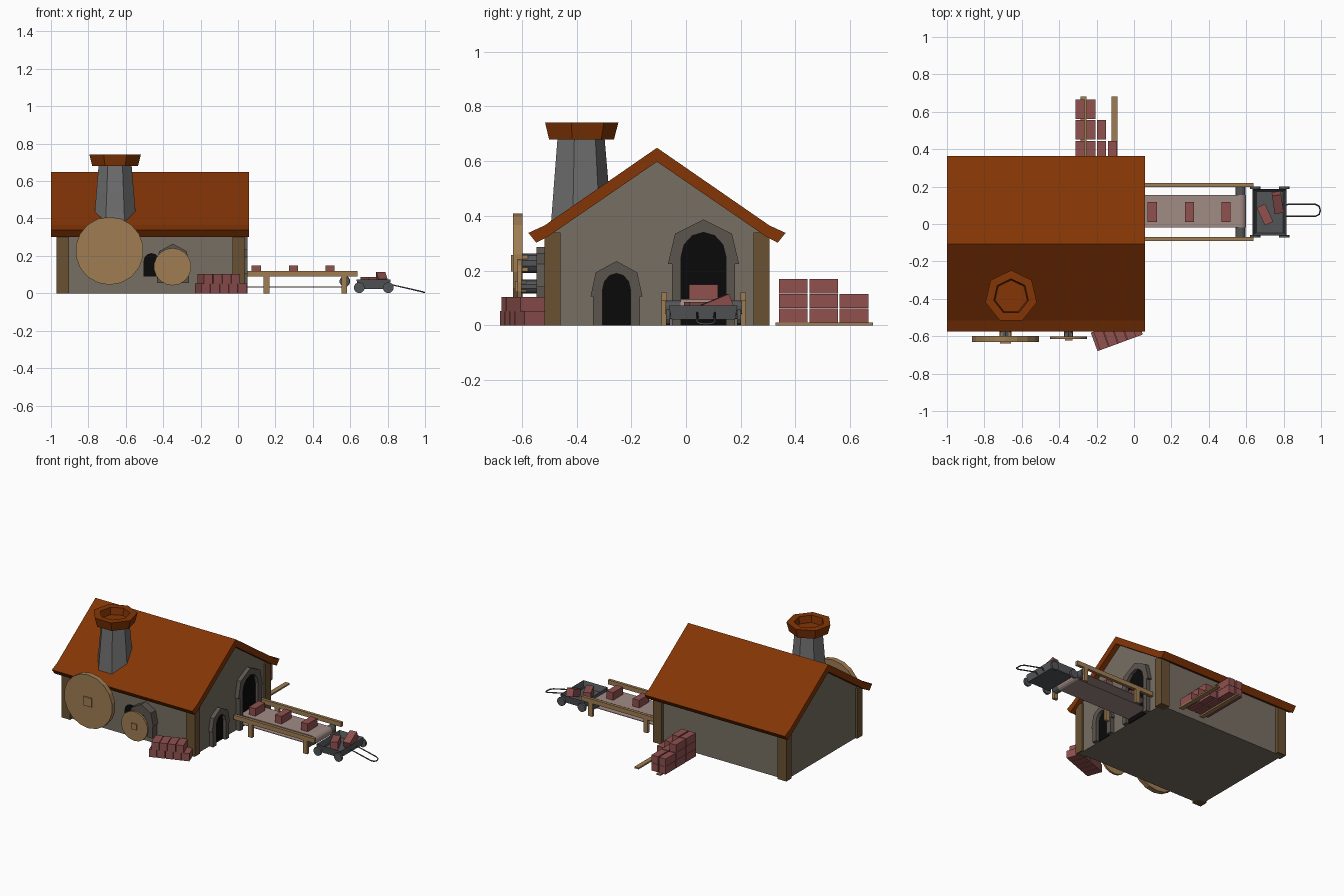
import bpy, bmesh
from math import pi, sin, cos, radians
from mathutils import Vector, Matrix

if "Cube" in bpy.data.objects:
    bpy.data.objects.remove(bpy.data.objects["Cube"])


def mat(name, r, g, b):
    m = bpy.data.materials.new(name)
    m.diffuse_color = tuple((c / 255) ** 2.2 for c in (r, g, b)) + (1,)
    m.use_nodes = True
    m.node_tree.nodes["Principled BSDF"].inputs["Base Color"].default_value = m.diffuse_color
    return m


ROOF = mat("roof_tile", 130, 56, 14)
WALL = mat("plaster", 118, 110, 98)
POST = mat("dark_wood", 105, 82, 54)
WOOD = mat("light_wood", 158, 124, 84)
BRICK = mat("brick", 142, 82, 80)
BELT = mat("belt", 160, 138, 132)
STONE = mat("stone", 92, 86, 80)
GREY = mat("chimney_stone", 110, 110, 110)
IRON = mat("iron", 84, 86, 88)
BLACK = mat("opening", 18, 18, 18)


def finish(name, bm, m):
    bmesh.ops.recalc_face_normals(bm, faces=bm.faces)
    me = bpy.data.meshes.new(name)
    bm.to_mesh(me)
    bm.free()
    me.materials.append(m)
    ob = bpy.data.objects.new(name, me)
    bpy.context.collection.objects.link(ob)
    return ob


def box(name, x0, x1, y0, y1, z0, z1, m):
    bm = bmesh.new()
    bmesh.ops.create_cube(bm, size=1)
    for v in bm.verts:
        v.co = (x0 if v.co.x < 0 else x1, y0 if v.co.y < 0 else y1, z0 if v.co.z < 0 else z1)
    return finish(name, bm, m)


def prism(name, pts, axis, a, b, m):
    """Extrude a (u, z) outline along x or y from a to b."""
    bm = bmesh.new()
    f = bm.faces.new([bm.verts.new((a, u, z) if axis == 'x' else (u, a, z)) for u, z in pts])
    r = bmesh.ops.extrude_face_region(bm, geom=[f])
    d = (b - a, 0, 0) if axis == 'x' else (0, b - a, 0)
    bmesh.ops.translate(bm, vec=d, verts=[v for v in r['geom'] if isinstance(v, bmesh.types.BMVert)])
    return finish(name, bm, m)


def disc(name, x, z, r, y0, y1, n, m):
    """Cylinder lying along y."""
    pts = [(x + r * cos(2 * pi * (i + .5) / n), z + r * sin(2 * pi * (i + .5) / n)) for i in range(n)]
    return prism(name, pts, 'y', y0, y1, m)


def lathe(name, x, y, prof, n, m):
    """Faceted rings (radius, z) around a vertical axis, one vertex to the back."""
    bm = bmesh.new()
    rings = [[bm.verts.new((x + r * sin(2 * pi * i / n), y + r * cos(2 * pi * i / n), z))
              for i in range(n)] for r, z in prof]
    for lo, hi in zip(rings, rings[1:]):
        for i in range(n):
            bm.faces.new((lo[i], lo[i - 1], hi[i - 1], hi[i]))
    for ring in (rings[0], rings[-1]):
        bm.faces.new(ring)
    return finish(name, bm, m)


def brick(name, x, y, z0, turn=0, tilt=0):
    bm = bmesh.new()
    bmesh.ops.create_cube(bm, size=1)
    M = (Matrix.Translation((x, y, z0 + .026)) @ Matrix.Rotation(radians(turn), 4, 'Z')
         @ Matrix.Rotation(radians(tilt), 4, 'X') @ Matrix.Diagonal((.049, .105, .052, 1)))
    bmesh.ops.transform(bm, matrix=M, verts=bm.verts)
    return finish(name, bm, BRICK)


def arch(name, axis, c, a, b, z0, leg, h, spring, top, hi, si, ti):
    """Stone surround with stepped-out arch blocks and a dark opening."""
    right = [(leg, z0), (leg, spring), (h, spring), (h * .8, spring + (top - spring) * .68)]
    outer = right + [(0, top)] + [(-u, z) for u, z in reversed(right)]
    inner = [(-hi, z0)] + [(-hi * cos(pi * i / 6), si + (ti - si) * sin(pi * i / 6)) for i in range(7)] + [(hi, z0)]
    prism(name + "_surround", [(c + u, z) for u, z in outer + inner], axis, a, b, STONE)
    d = .004 if b > a else -.004
    prism(name + "_opening", [(c + u, z) for u, z in inner], axis, a, a + 2 * d, BLACK)


# House: gabled body, corner posts, bent-eave roof
YC = -.106
prism("house_body", [(-.495, 0), (.283, 0), (.283, .35), (YC, .61), (-.495, .35)], 'x', -.955, .022, WALL)
for i, x in enumerate((-.97, -.03)):
    for j, y in enumerate((-.517, .247)):
        box(f"corner_post_{i}{j}", x, x + .066, y, y + .058, 0, .34, POST)
half = [(.411, .365), (.470, .338), (.441, .302), (.398, .325)]
prism("roof", [(YC, .649)] + [(YC + u, z) for u, z in half] + [(YC, .598)]
      + [(YC - u, z) for u, z in reversed(half)], 'x', -1, .058, ROOF)

# Seven-sided chimney with hollow cap
lathe("chimney_stack", -.657, -.388, [(.125, .28), (.112, .43), (.102, .55), (.09, .69)], 7, GREY)
lathe("chimney_cap", -.657, -.388, [(.125, .68), (.141, .742), (.095, .742), (.088, .695)], 7, ROOF)

# Arched doorways and front openings
arch("small_door", 'x', -.254, .02, .05, 0, .086, .095, .105, .235, .051, .13, .19)
arch("large_door", 'x', .064, .02, .05, 0, .115, .13, .225, .387, .082, .25, .34)
arch("small_wheel_arch", 'y', -.348, -.49, -.547, .055, .085, .092, .14, .265, .045, .14, .2)
prism("front_window", [(-.505, .09), (-.42, .09), (-.42, .17)]
      + [(-.4625 + .0425 * cos(pi * i / 6), .17 + .045 * sin(pi * i / 6)) for i in range(1, 6)]
      + [(-.505, .17)], 'y', -.49, -.50, BLACK)

# Drive wheels on shafts
for nm, x, z, r, y0, y1, s, h in (("large", -.687, .227, .182, -.632, -.598, .035, .03),
                                  ("small", -.35, .142, .1, -.616, -.602, .025, .02)):
    disc(nm + "_wheel", x, z, r, y0, y1, 18, WOOD)
    disc(nm + "_shaft", x, z, s, y1, -.48, 10, IRON)
    box(nm + "_hub", x - h, x + h, y0 - .008, y1 + .02, z - h, z + h, WOOD)
disc("large_shaft_bearing", -.687, .215, .078, -.547, -.48, 8, STONE)

# Conveyor: rails, legs, looping belt, end roller, bricks
for s, y in (("front", -.09), ("back", .199)):
    box(s + "_rail", .03, .638, y, y + .02, .09, .12, WOOD)
    for i, x in enumerate((.137, .553)):
        box(f"{s}_leg_{i}", x, x + .031, y, y + .02, 0, .095, WOOD)
curve = [(-pi / 2 + pi * i / 8) for i in range(9)]
outer = [(.568 + .032 * cos(t), .064 + .032 * sin(t)) for t in curve]
inner = [(.568 + .028 * cos(t), .064 + .028 * sin(t)) for t in reversed(curve)]
prism("belt", [(.0, .032)] + outer + [(.0, .096), (.0, .092)] + inner + [(.0, .036)], 'y', -.02, .156, BELT)
disc("end_roller", .57, .064, .0275, -.075, .205, 12, IRON)
for i, x in enumerate((.098, .296, .492)):
    brick(f"belt_brick_{i}", x, .064, .097)

# Cart: open tapered tray, wheels, pull handle, loose bricks
bm = bmesh.new()
bmesh.ops.create_cube(bm, size=1)
for v in bm.verts:
    k = 1 if v.co.z > 0 else .93
    v.co = (.725 + v.co.x * .182 * k, .063 + v.co.y * .25 * k, .073 if v.co.z > 0 else .022)
top = max(bm.faces, key=lambda f: f.calc_center_median().z)
bmesh.ops.inset_region(bm, faces=[top], thickness=.009)
for v in top.verts:
    v.co.z = .032
    v.co.xy = Vector((.725, .063)) + (v.co.xy - Vector((.725, .063))) * .94
bm.normal_update()
finish("cart_tray", bm, IRON)
for i, x in enumerate((.648, .803)):
    disc(f"cart_axle_{i}", x, .03, .007, -.07, .2, 8, IRON)
    for j, y in enumerate((-.073, .187)):
        disc(f"cart_wheel_{i}{j}", x, .03, .029, y, y + .014, 12, IRON)
brick("cart_brick_0", .70, .05, .034, 25)
brick("cart_brick_1", .768, .115, .045, 8, 22)
cu = bpy.data.curves.new("cart_handle", 'CURVE')
cu.dimensions, cu.bevel_depth, cu.bevel_resolution = '3D', .004, 1
path = [(.812, -.03, .03), (.825, -.032, .045), (.97, -.032, .012), (.99, -.022, .007), (.996, 0, .005)]
path += [(x, -y, z) for x, y, z in reversed(path[:-1])]
sp = cu.splines.new('POLY')
sp.points.add(len(path) - 1)
for p, (x, y, z) in zip(sp.points, path):
    p.co = (x, y + .073, z, 1)
cu.materials.append(IRON)
bpy.context.collection.objects.link(bpy.data.objects.new("cart_handle", cu))

# Angled brick pile at the front corner
for layer, (n, x, y) in enumerate(((5, -.19, -.622), (4, -.176, -.617))):
    for i in range(n):
        brick(f"front_brick_{layer}{i}", x + .049 * i, y + .018 * i, .051 * layer, 20)

# Stepped brick stack on two planks behind the house
for i, x in enumerate((-.27, -.105)):
    box(f"plank_{i}", x - .016, x + .016, .327, .683, 0, .01, WOOD)
for c, rows in enumerate(((3, 3, 2), (3, 2, 2), (2, 1), (1,))):
    for r, n in enumerate(rows):
        for k in range(n):
            brick(f"stack_brick_{c}{r}{k}", -.288 + .0575 * c, .392 + .111 * r, .01 + .0535 * k)
